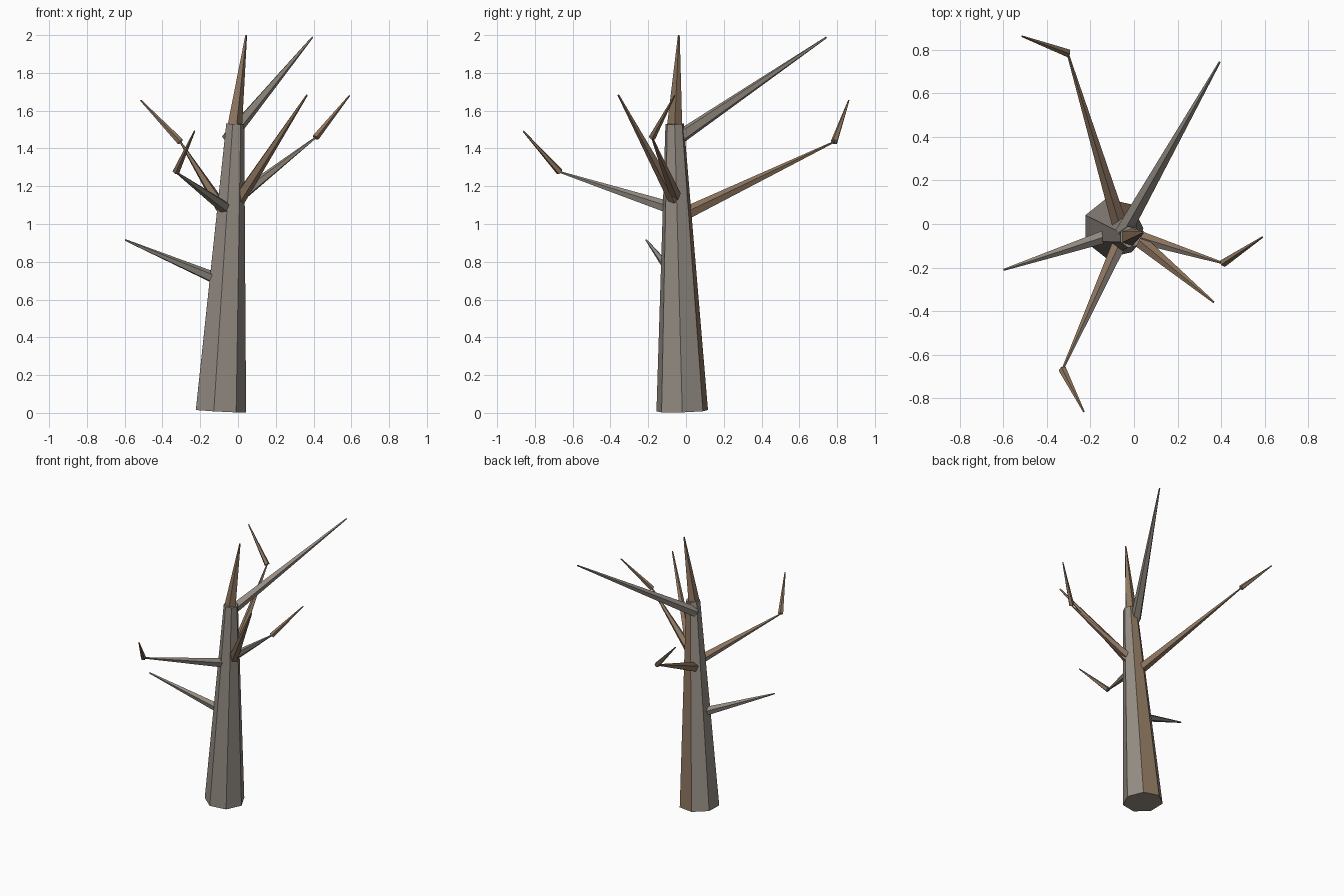
import bpy, bmesh, math
from mathutils import Vector

if "Cube" in bpy.data.objects:
    bpy.data.objects.remove(bpy.data.objects["Cube"])


def material(name, rgb):
    m = bpy.data.materials.new(name)
    m.diffuse_color = (*rgb, 1)
    m.use_nodes = True
    m.node_tree.nodes["Principled BSDF"].inputs["Base Color"].default_value = m.diffuse_color
    return m


GREY = material("grey_bark", (0.30, 0.265, 0.23))
BROWN = material("brown_bark", (0.27, 0.18, 0.115))


def limb(name, a, b, r1, r2, sides, brown=(), spin=0.0):
    """Tapered flat-sided limb from a to b, rings square to its axis."""
    a, b = Vector(a), Vector(b)
    axis = (b - a).normalized()
    ref = Vector((1, 0, 0)) if axis.z > 0.9 else Vector((0, 0, 1))
    u = (ref - axis * ref.dot(axis)).normalized()
    v = axis.cross(u)
    bm = bmesh.new()
    rings = []
    for c, r in ((a, r1), (b, r2)):
        angles = [spin + math.tau * i / sides for i in range(sides)]
        rings.append([bm.verts.new(c + r * (math.cos(t) * u + math.sin(t) * v)) for t in angles])
    low, top = rings
    for i in range(sides):
        j = (i + 1) % sides
        f = bm.faces.new((low[i], low[j], top[j], top[i]))
        f.material_index = int(i in brown)
    bm.faces.new(low[::-1])
    bm.faces.new(top)
    me = bpy.data.meshes.new(name)
    bm.to_mesh(me)
    bm.free()
    me.materials.append(GREY)
    me.materials.append(BROWN)
    ob = bpy.data.objects.new(name, me)
    bpy.context.collection.objects.link(ob)


ALL = range(5)

# Trunk and its pointed top
limb("trunk", (-0.097, -0.02, 0.01), (-0.017, -0.06, 1.53), 0.14, 0.05, 7, brown=(1,))
limb("trunk_tip", (-0.02, -0.06, 1.525), (0.043, -0.038, 2.0), 0.042, 0.005, 5, ALL)

# Main branches: name, base, end, base radius, brown faces
branches = [
    ("low_left_branch", (-0.14, -0.06, 0.72), (-0.597, -0.21, 0.915), 0.031, ()),
    ("high_back_branch", (-0.05, -0.04, 1.455), (0.393, 0.743, 1.988), 0.038, ()),
    ("front_branch", (-0.065, -0.085, 1.085), (-0.328, -0.668, 1.275), 0.034, (0,)),
    ("back_branch", (-0.07, 0.01, 1.06), (-0.305, 0.785, 1.435), 0.036, ALL),
    ("right_branch", (-0.01, -0.05, 1.13), (0.41, -0.18, 1.457), 0.034, (2, 3, 4)),
    ("front_right_branch", (0.005, -0.06, 1.13), (0.365, -0.358, 1.683), 0.035, ALL),
]
for name, a, b, r, brown in branches:
    limb(name, a, b, r, 0.005, 5, brown)

# Bent twigs at the branch ends
twigs = [
    ("front_twig", (-0.328, -0.668, 1.275), (-0.23, -0.862, 1.492)),
    ("back_twig", (-0.305, 0.785, 1.435), (-0.515, 0.862, 1.655)),
    ("right_twig", (0.41, -0.18, 1.457), (0.59, -0.06, 1.68)),
]
for name, a, b in twigs:
    limb(name, a, b, 0.019, 0.004, 5, ALL)
